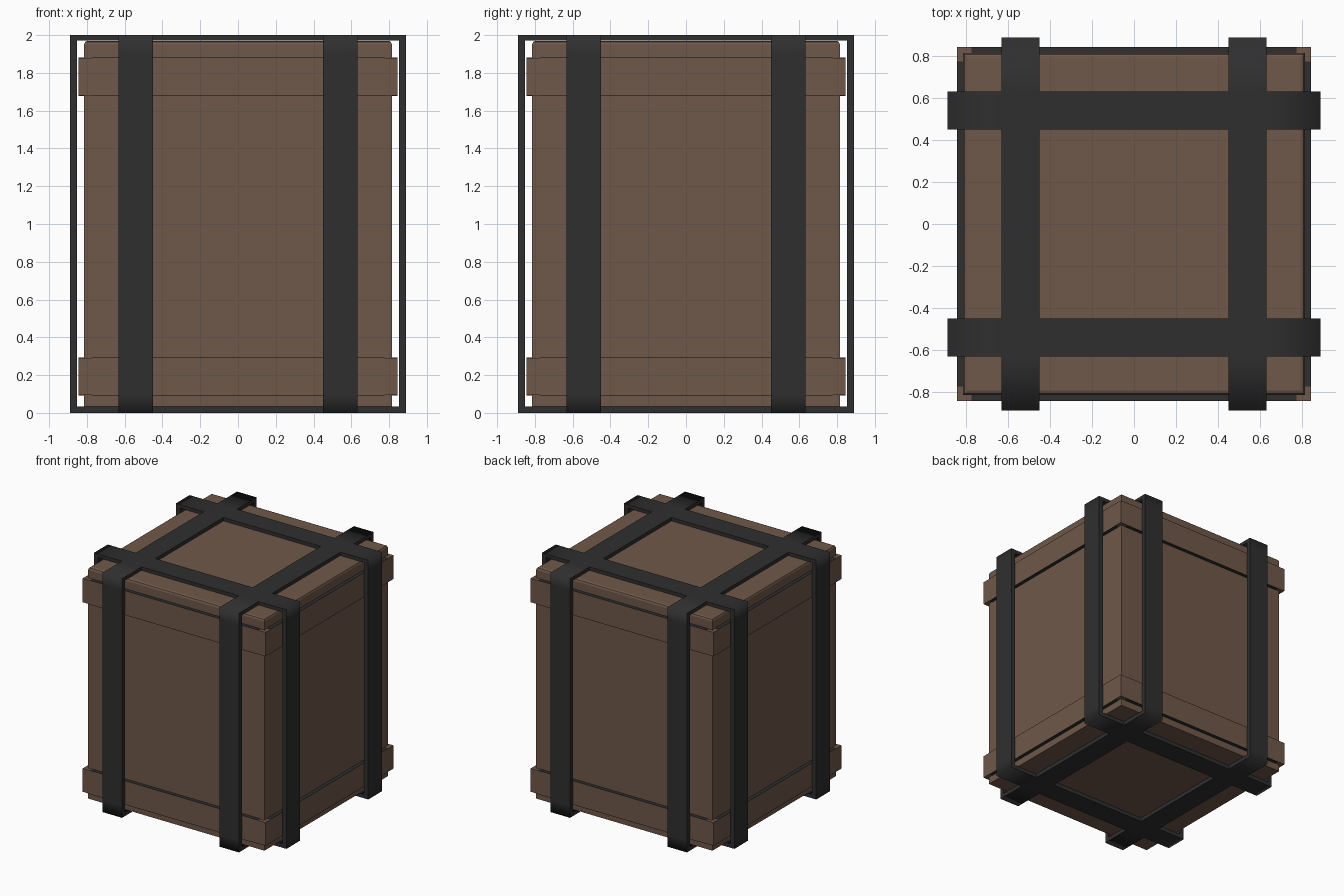
import bpy, bmesh
from mathutils import Vector

if "Cube" in bpy.data.objects:
    bpy.data.objects.remove(bpy.data.objects["Cube"])


def material(name, rgb):
    m = bpy.data.materials.new(name)
    m.diffuse_color = (*rgb, 1)
    m.use_nodes = True
    m.node_tree.nodes["Principled BSDF"].inputs["Base Color"].default_value = m.diffuse_color
    return m


WOOD = material("brown wood", (0.16, 0.098, 0.068))
IRON = material("dark iron", (0.028, 0.028, 0.029))


def finish(bm, name, mat):
    bmesh.ops.recalc_face_normals(bm, faces=bm.faces[:])
    me = bpy.data.meshes.new(name)
    bm.to_mesh(me)
    bm.free()
    me.materials.append(mat)
    ob = bpy.data.objects.new(name, me)
    bpy.context.collection.objects.link(ob)
    return ob


def box(name, lo, hi, mat, top_bevel=0):
    bm = bmesh.new()
    bmesh.ops.create_cube(bm, size=1)
    lo, hi = Vector(lo), Vector(hi)
    for v in bm.verts:
        v.co = [(lo[i] + hi[i]) / 2 + v.co[i] * (hi[i] - lo[i]) for i in range(3)]
    if top_bevel:
        edges = [e for e in bm.edges if all(v.co.z > hi.z - 1e-4 for v in e.verts)]
        bmesh.ops.bevel(bm, geom=edges, offset=top_bevel, segments=2,
                        profile=0.5, affect='EDGES')
    return finish(bm, name, mat)


def strap(name, centre, along_x):
    """Rectangular hoop around the crate, rounded shading at the corners only."""
    o, i, zb, zt = 0.89, 0.853, 0.033, 1.971
    outer = [(-o, 0), (-.632, 0), (.632, 0), (o, 0), (o, .1), (o, 1.9),
             (o, 2), (.632, 2), (-.632, 2), (-o, 2), (-o, 1.9), (-o, .1)]
    inner = [(max(-i, min(i, a)), max(zb, min(zt, z))) for a, z in outer]
    bm = bmesh.new()

    def ring(points, w):
        return [bm.verts.new((a, w, z) if along_x else (w, a, z)) for a, z in points]

    w0, w1 = centre - 0.091, centre + 0.091
    r = [ring(outer, w0), ring(outer, w1), ring(inner, w1), ring(inner, w0)]
    n = len(outer)
    for k in range(4):
        a, b = r[k], r[(k + 1) % 4]
        for j in range(n):
            f = bm.faces.new((a[j], a[(j + 1) % n], b[(j + 1) % n], b[j]))
            f.smooth = k in (0, 2)
    for e in bm.edges:
        if any(not f.smooth for f in e.link_faces):
            e.smooth = False
    finish(bm, name, IRON)


# Wooden crate body with softened lid edge
B = 0.815
box("crate_body", (-B, -B, 0.035), (B, B, 1.97), WOOD, 0.02)

# Wooden rails around top and bottom, with dark strips on their ledges
R, E = 0.845, 0.775
for label, z0, z1 in (("lower", 0.095, 0.29), ("upper", 1.68, 1.88)):
    box(label + "_rail", (-R, -R, z0), (R, R, z1), WOOD)
    for side, z in (("bottom", z0 - 0.002), ("top", z1)):
        for s in (-1, 1):
            a, b = sorted((s * (B - 0.005), s * R))
            box(f"{label}_{side}_strip_x", (a, -E, z), (b, E, z + 0.002), IRON)
            box(f"{label}_{side}_strip_y", (-E, a, z), (E, b, z + 0.002), IRON)

# Four iron hoops
for c in (-0.541, 0.541):
    strap("iron_strap_sideways", c, True)
    strap("iron_strap_lengthways", c, False)
